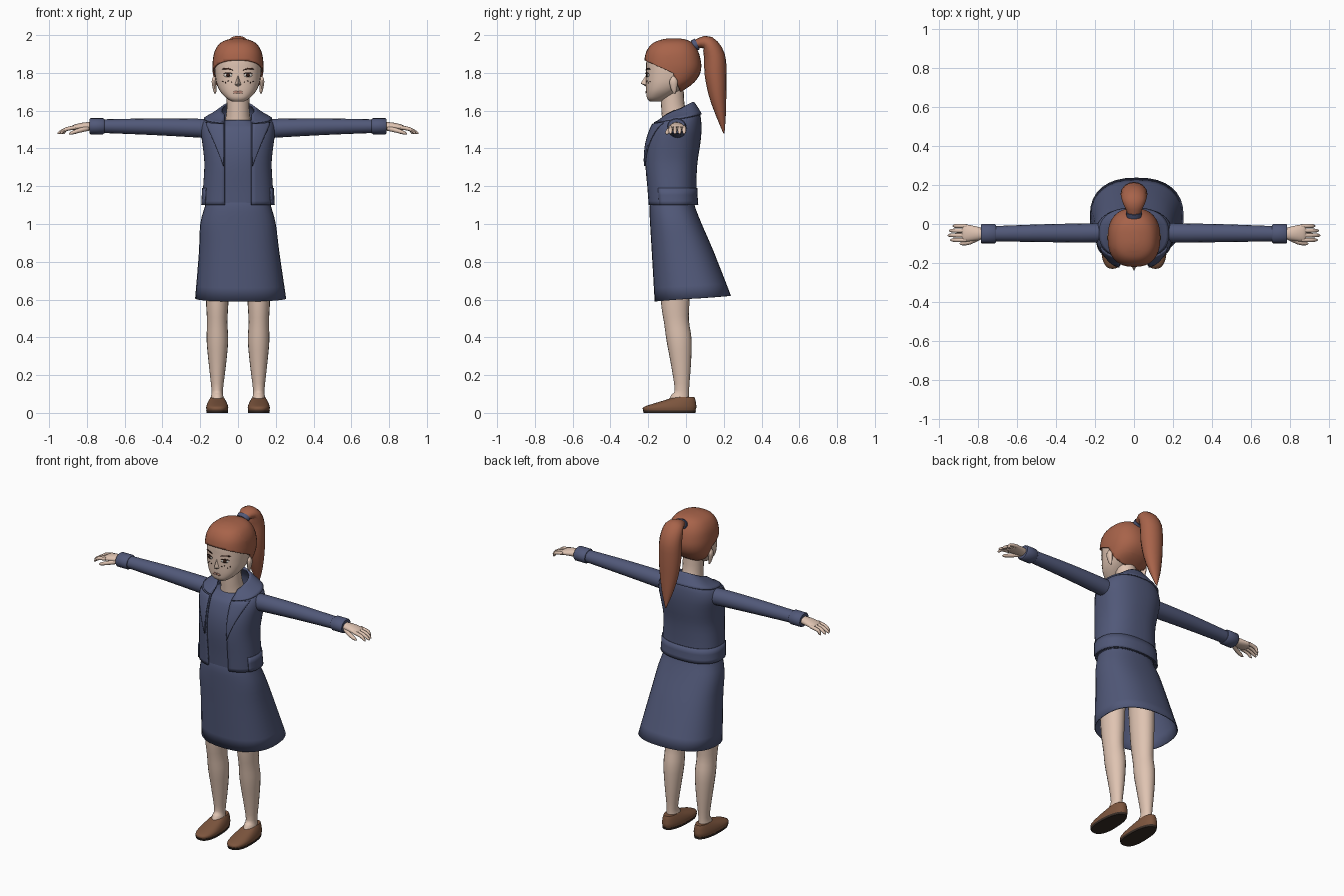
import bpy, bmesh, math
from mathutils import Vector

if "Cube" in bpy.data.objects:
    bpy.data.objects.remove(bpy.data.objects["Cube"])


def material(name, r, g, b):
    m = bpy.data.materials.new(name)
    m.use_nodes = True
    col = [(v / 255) ** 2.2 for v in (r, g, b)] + [1]
    m.diffuse_color = col
    m.node_tree.nodes["Principled BSDF"].inputs["Base Color"].default_value = col
    return m


skin = material("skin", 222, 194, 176)
navy = material("navy cloth", 82, 89, 120)
red = material("auburn hair", 166, 99, 75)
leather = material("brown leather", 124, 86, 64)
sole = material("dark sole", 58, 48, 42)
white = material("eye white", 225, 220, 212)
dark = material("dark brown", 62, 40, 32)
lip = material("lip", 186, 138, 122)


def finish(name, bm, mat, mirror=False, thick=0):
    bmesh.ops.recalc_face_normals(bm, faces=bm.faces[:])
    me = bpy.data.meshes.new(name)
    bm.to_mesh(me)
    bm.free()
    me.materials.append(mat)
    ob = bpy.data.objects.new(name, me)
    bpy.context.collection.objects.link(ob)
    bpy.ops.object.select_all(action='DESELECT')
    ob.select_set(True)
    bpy.context.view_layer.objects.active = ob
    bpy.ops.object.shade_smooth_by_angle(angle=math.radians(50))
    if thick:
        mod = ob.modifiers.new("thickness", 'SOLIDIFY')
        mod.thickness, mod.offset = thick, 0
    if mirror:
        ob.modifiers.new("mirror", 'MIRROR')
    return ob


def skin_rows(rows, closed=True, caps=True):
    """Join rows of points into a sheet or a closed tube."""
    bm = bmesh.new()
    vs = [[bm.verts.new(p) for p in row] for row in rows]
    n = len(rows[0])
    for a, b in zip(vs, vs[1:]):
        for j in range(n if closed else n - 1):
            k = (j + 1) % n
            bm.faces.new((a[j], a[k], b[k], b[j]))
    if closed and caps:
        bm.faces.new(vs[0])
        bm.faces.new(vs[-1])
    return bm


def blend(rings, u):
    """Smooth interpolation through the rings."""
    n = len(rings)
    i = max(0, min(int(u), n - 2))
    f = u - i
    a, b, c, d = (rings[max(0, min(k, n - 1))] for k in (i - 1, i, i + 1, i + 2))
    return [q + f * ((r - p) + f * (2*p - 5*q + 4*r - s + f * (3*(q - r) + s - p))) / 2
            if 0 < f < 1 else (q if f <= 0 else r)
            for p, q, r, s in zip(a, b, c, d)]


def spread(a, b, n):
    return [a + (b - a) * i / n for i in range(n + 1)]


def power(v, p):
    return math.copysign(abs(v) ** (2 / p), v)


def point(rings, u, t, off=0, p=2.4, egg=0):
    """Ring: front z, back z, centre x, half width, front y, back y."""
    zf, zb, xc, hw, yf, yb = blend(rings, u)
    s, c = math.sin(t), math.cos(t)
    x = (hw + off) * power(s, p) * (1 + egg * c)
    y = (yf + yb) / 2 - ((yb - yf) / 2 + off) * power(c, p)
    return Vector((xc + x, y, zf + (zb - zf) * (1 - c) / 2))


def level(z, hw, yf, yb, xc=0):
    return (z, z, xc, hw, yf, yb)


ROUND = [2 * math.pi * i / 32 for i in range(32)]


def loft(rings, off=0, caps=True, **kw):
    us = spread(0, len(rings) - 1, 3 * (len(rings) - 1))
    return skin_rows([[point(rings, u, t, off, **kw) for t in ROUND] for u in us], caps=caps)


def tube(stations, side, n=16, steps=3):
    """Station: x, y, z, radius along side, radius across it."""
    us = spread(0, len(stations) - 1, steps * (len(stations) - 1))
    pts = [blend(stations, u) for u in us]
    side, rows = Vector(side), []
    for i, q in enumerate(pts):
        d = Vector(pts[min(i + 1, len(pts) - 1)][:3]) - Vector(pts[max(i - 1, 0)][:3])
        nor = d.cross(side).normalized()
        rows.append([Vector(q[:3]) + side * q[3] * math.cos(a) + nor * q[4] * math.sin(a)
                     for a in (2 * math.pi * j / n for j in range(n))])
    return skin_rows(rows)


X, Y = (1, 0, 0), (0, 1, 0)

# Jacket: shell with an open front
coat = [level(1.10, .185, -.198, .055), level(1.19, .18, -.205, .05),
        level(1.32, .173, -.217, .055), level(1.42, .183, -.21, .07),
        level(1.50, .192, -.185, .077), (1.53, 1.57, 0, .175, -.168, .072),
        (1.54, 1.61, 0, .13, -.152, .055), (1.56, 1.645, 0, .085, -.13, .035)]


def gap(u):
    return math.asin(min(1, .07 / blend(coat, u)[3]) ** 1.2)


rows = [[point(coat, u, t) for t in spread(gap(u), 2 * math.pi - gap(u), 40)]
        for u in spread(0, 7, 21)]
finish("jacket", skin_rows(rows, closed=False), navy, thick=.01)

# Peplum band, lapels and collar lie over the jacket
rows = [[point(coat, u, t, .007) for t in spread(1.1, 2 * math.pi - 1.1, 30)]
        for u in spread(0, 1, 3)]
finish("jacket_peplum", skin_rows(rows, closed=False), navy, thick=.006)
rows = [[point(coat, u, t, .01) for t in spread(gap(u), gap(u) + .02 + .24 * (u - 1.9), 6)]
        for u in spread(1.9, 4.9, 10)]
finish("lapels", skin_rows(rows, closed=False), navy, mirror=True, thick=.008)
rows = [[point(coat, u, t, .004 + .004 * (7 - u)) for t in spread(gap(u), 2 * math.pi - gap(u), 36)]
        for u in spread(5.2, 7, 6)]
finish("collar", skin_rows(rows, closed=False), navy, thick=.008)

# Blouse under the jacket
finish("blouse", loft(coat[:5] + [level(1.53, .13, -.162, .04), level(1.55, .08, -.145, .02)],
                      off=-.009), navy)

# Skirt: open flared shell
skirt = [level(1.14, .16, -.18, .035), level(1.09, .173, -.19, .045),
         level(1.0, .197, -.187, .08), level(.85, .21, -.178, .145, .006),
         (.59, .62, .014, .238, -.163, .235)]
finish("skirt", loft(skirt, caps=False), navy, thick=.006)

# Legs and shoes
finish("legs", tube([(.1, -.06, 1.0, .07, .09), (.108, -.06, .75, .066, .083),
                     (.11, -.057, .58, .059, .075), (.11, -.05, .48, .054, .066),
                     (.109, -.036, .38, .057, .066), (.109, -.026, .25, .045, .052),
                     (.11, -.022, .12, .03, .038), (.11, -.03, .08, .034, .05),
                     (.11, -.035, .06, .036, .055)], X, 20), skin, mirror=True)
shoe = [level(.012, .056, -.226, .05, .11), level(.03, .058, -.226, .055, .11),
        level(.05, .052, -.17, .053, .11), level(.068, .043, -.11, .05, .11),
        level(.083, .034, -.065, .045, .11)]
finish("shoes", loft(shoe, egg=.12), leather, mirror=True)
finish("shoe_soles", loft([level(0, .056, -.224, .05, .11), level(.013, .058, -.229, .053, .11)],
                          egg=.12), sole, mirror=True)

# Sleeves, cuffs and hands
finish("sleeves", tube([(.12, -.04, 1.5, .045, .05), (.2, -.046, 1.507, .05, .05),
                        (.45, -.047, 1.515, .046, .044), (.72, -.05, 1.518, .039, .036)], Y),
       navy, mirror=True)
finish("cuffs", tube([(.708, -.05, 1.518, .045, .038), (.715, -.05, 1.518, .05, .043),
                      (.78, -.05, 1.518, .05, .043), (.786, -.05, 1.518, .045, .038)], Y, steps=1),
       navy, mirror=True)
finish("palms", tube([(.77, -.05, 1.518, .028, .022), (.82, -.048, 1.516, .038, .021),
                      (.865, -.046, 1.511, .044, .015), (.88, -.046, 1.508, .038, .009)], Y),
       skin, mirror=True)
for i, name in enumerate(("little", "ring", "middle", "index")):
    y, tip = -.01 - .024 * i, (.93, .948, .955, .942)[i]
    finish(name + "_fingers", tube([(.86, y, 1.511, .011, .011), (.91, y, 1.502, .011, .01),
                                    (tip - .008, y, 1.483, .008, .007), (tip, y, 1.477, .002, .002)],
                                   Y, 8, 2), skin, mirror=True)
finish("thumbs", tube([(.79, -.068, 1.508, .014, .014), (.84, -.092, 1.495, .013, .012),
                       (.88, -.1, 1.482, .01, .009), (.895, -.1, 1.476, .002, .002)],
                      Y, 8, 2), skin, mirror=True)

# Neck and head
finish("neck", tube([(0, -.05, 1.5, .085, .075), (0, -.058, 1.56, .066, .07),
                     (0, -.07, 1.63, .06, .062), (0, -.075, 1.74, .06, .062)], X, 20), skin)
head = [level(1.648, .03, -.19, -.13), level(1.665, .06, -.206, -.1),
        level(1.70, .093, -.211, -.04), level(1.74, .112, -.212, .02),
        level(1.78, .12, -.212, .055), level(1.82, .124, -.211, .069),
        level(1.86, .123, -.21, .068), level(1.91, .114, -.2, .055),
        level(1.95, .09, -.172, .03), level(1.97, .055, -.13, 0), level(1.978, .015, -.09, -.04)]
finish("head", loft(head), skin)
finish("ears", tube([(.12, -.06, 1.69, .005, .004), (.123, -.064, 1.71, .014, .009),
                     (.128, -.066, 1.755, .022, .012), (.126, -.066, 1.782, .006, .005)], Y, 10),
       skin, mirror=True)

# Hair cap: trimmed along the forehead and in front of the nape
bm = loft(head[2:], off=.007)
brow_line = (Vector((0, -.07, 1.80)), Vector((0, .45, 1)))
nape_line = (Vector((0, -.07, 1.80)), Vector((0, 1, .4)))
for co, no in (brow_line, nape_line):
    bmesh.ops.bisect_plane(bm, geom=bm.verts[:] + bm.edges[:] + bm.faces[:],
                           plane_co=co, plane_no=no)
bmesh.ops.delete(bm, geom=[f for f in bm.faces if all(
    (f.calc_center_median() - co).dot(no) < 0 for co, no in (brow_line, nape_line))],
    context='FACES')
finish("hair_cap", bm, red, thick=.008)

# Ponytail and tie
finish("ponytail", tube([(0, .02, 1.935, .03, .022), (0, .06, 1.955, .036, .024),
                         (0, .115, 1.957, .06, .04), (0, .15, 1.89, .068, .056),
                         (0, .157, 1.79, .068, .058), (0, .168, 1.68, .058, .046),
                         (0, .186, 1.57, .034, .025), (0, .201, 1.48, .003, .003)], X), red)
finish("hair_tie", tube([(0, .038, 1.943, .038, .03), (0, .06, 1.953, .042, .032)], X), navy)


# Face details: thin plates that follow the head
def on_face(x, z, off):
    lo, hi = 0, 8
    for _ in range(25):
        mid = (lo + hi) / 2
        lo, hi = (mid, hi) if blend(head, mid)[0] < z else (lo, mid)
    return point(head, lo, math.asin(min(1, abs(x) / (blend(head, lo)[3] + off)) ** 1.2), off)


def plate(name, x, z, w, h, mat, off, tilt=0, bend=0, mirror=True):
    rows = []
    for a in spread(-1, 1, 10):
        half = h * math.sqrt(max(.02, 1 - a * a))
        mid = z + tilt * a + bend * (1 - a * a)
        rows.append([on_face(x + w * a, mid + s * half, off) for s in (-1, 0, 1)])
    return finish(name, skin_rows(rows, closed=False), mat, mirror=mirror, thick=.002)


plate("eye_whites", .053, 1.788, .022, .010, white, .002)
plate("irises", .053, 1.788, .010, .010, dark, .004)
plate("lashes", .054, 1.795, .025, .003, dark, .005, bend=.005)
plate("eyebrows", .056, 1.817, .029, .004, dark, .003, tilt=.003, bend=.005)
plate("lips", .012, 1.697, .013, .007, lip, .003, tilt=-.001)
for i, (x, z) in enumerate(((.035, 1.752), (.052, 1.758), (.066, 1.748), (.08, 1.755))):
    plate("freckles_%d" % i, x, z, .003, .003, dark, .002)

# Nose
bm = bmesh.new()
top, tip, wing_l, wing_r, base = [bm.verts.new(p) for p in (
    (0, -.208, 1.795), (0, -.24, 1.744), (.02, -.205, 1.735), (-.02, -.205, 1.735),
    (0, -.208, 1.726))]
for tri in ((top, tip, wing_l), (top, wing_r, tip), (tip, base, wing_l), (tip, wing_r, base)):
    bm.faces.new(tri)
finish("nose", bm, skin)
